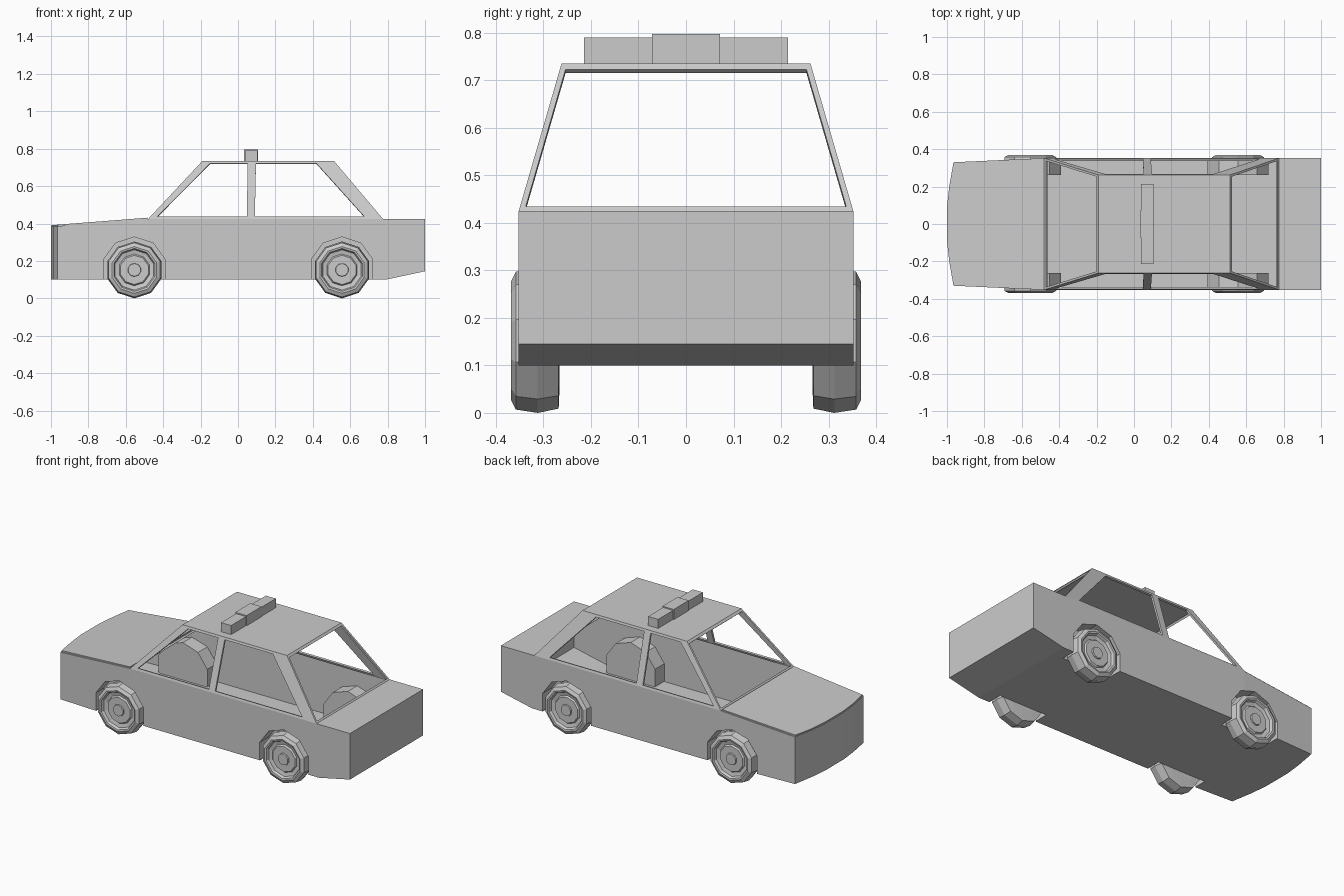
import bpy, bmesh
from math import pi
from mathutils import Vector

if "Cube" in bpy.data.objects:
    bpy.data.objects.remove(bpy.data.objects["Cube"])


def finish(bm, name):
    bmesh.ops.remove_doubles(bm, verts=bm.verts, dist=1e-5)
    bmesh.ops.recalc_face_normals(bm, faces=bm.faces)
    me = bpy.data.meshes.new(name)
    bm.to_mesh(me)
    bm.free()
    ob = bpy.data.objects.new(name, me)
    bpy.context.scene.collection.objects.link(ob)
    return ob


def loft(name, stations):
    """Closed solid through rectangular sections (x, half width, bottom, top)."""
    bm = bmesh.new()
    rings = [[bm.verts.new(p) for p in ((x, -y, b), (x, y, b), (x, y, t), (x, -y, t))]
             for x, y, b, t in stations]
    for a, b in zip(rings, rings[1:]):
        for i in range(4):
            j = (i + 1) % 4
            bm.faces.new((a[i], a[j], b[j], b[i]))
    bm.faces.new(rings[0])
    bm.faces.new(rings[-1])
    return finish(bm, name)


def lathe(name, profile, cx, cz, side):
    """Ten-sided turned shape about a y axis; profile is (radius, y)."""
    bm = bmesh.new()
    vs = [bm.verts.new((cx, side * y, cz + r)) for r, y in profile]
    es = [bm.edges.new(p) for p in zip(vs, vs[1:])]
    bmesh.ops.spin(bm, geom=vs + es, cent=(cx, 0, cz), axis=(0, 1, 0),
                   angle=2 * pi, steps=10)
    return finish(bm, name)


# Lower body, closed at first
body = loft("body", [(1, .352, .145, .425), (.79, .352, .1, .425), (.775, .352, .1, .425),
                     (-.48, .352, .1, .425), (-.965, .33, .1, .386),
                     (-.988, .2, .1, .385), (-1, .09, .1, .385)])

# Wheels, and cutters for the wheel wells
tyre = [(0, .266), (.1, .266), (.143, .268), (.152, .312), (.145, .358), (.125, .368),
        (.115, .366), (.108, .35), (.085, .345), (.078, .354), (.036, .354),
        (.034, .362), (0, .362)]
for label, cx in (("front", -.554), ("rear", .556)):
    for hand, side in (("left", -1), ("right", 1)):
        lathe(f"{label}_{hand}_wheel", tyre, cx, .152, side)
        cut = lathe("well_cutter", [(0, .262), (.172, .262), (.172, .5), (0, .5)],
                    cx, .156, side)
        cut.hide_render = True
        cut.hide_viewport = False
        cut.display_type = 'WIRE'
        mod = body.modifiers.new("well", 'BOOLEAN')
        mod.operation = 'DIFFERENCE'
        mod.solver = 'EXACT'
        mod.object = cut

# Bake the wells, then open the cabin top
dg = bpy.context.evaluated_depsgraph_get()
baked = bpy.data.meshes.new_from_object(body.evaluated_get(dg))
body.modifiers.clear()
body.data = baked
for ob in [o for o in bpy.data.objects if o.name.startswith("well_cutter")]:
    bpy.data.objects.remove(ob)
bm = bmesh.new()
bm.from_mesh(baked)
lid = [f for f in bm.faces if abs(f.normal.z) > .9 and f.calc_center_median().z > .42
       and -.45 < f.calc_center_median().x < .75]
bmesh.ops.delete(bm, geom=lid, context='FACES')
bm.to_mesh(baked)
bm.free()

# Bonnet lid
loft("bonnet", [(-.485, .345, .418, .431), (-.962, .322, .38, .394),
                (-.984, .2, .38, .392), (-.996, .09, .38, .392)])

# Cabin frame: panels with window openings
Z0, Z1 = .425, .735


def side_y(z):
    return .352 - (z - Z0) / (Z1 - Z0) * .09


def front_x(z):
    return -.48 + (z - Z0) / (Z1 - Z0) * .29


def rear_x(z):
    return .775 - (z - Z0) / (Z1 - Z0) * .262


bm = bmesh.new()


def panel(outer, inner):
    o = [bm.verts.new(p) for p in outer]
    n = [bm.verts.new(p) for p in inner]
    for i in range(4):
        j = (i + 1) % 4
        bm.faces.new((o[i], o[j], n[j], n[i]))


for s in (-1, 1):
    def on_side(pts):
        return [(x, s * side_y(z), z) for x, z in pts]
    panel(on_side([(-.48, Z0), (.07, Z0), (.07, Z1), (-.19, Z1)]),
          on_side([(-.43, .438), (.047, .438), (.052, .721), (-.15, .721)]))
    panel(on_side([(.07, Z0), (.775, Z0), (.513, Z1), (.07, Z1)]),
          on_side([(.09, .438), (.675, .438), (.42, .721), (.096, .721)]))
for fx in (front_x, rear_x):
    def on_end(zb, zt, m):
        return [(fx(z), k * (side_y(z) - m), z)
                for z, k in ((zb, -1), (zb, 1), (zt, 1), (zt, -1))]
    panel(on_end(Z0, Z1, 0), on_end(.434, .723, .012))
bm.faces.new([bm.verts.new(p) for p in ((-.19, -.262, Z1), (.513, -.262, Z1),
                                        (.513, .262, Z1), (-.19, .262, Z1))])
cabin = finish(bm, "cabin_frame")
roof = max(cabin.data.polygons, key=lambda p: p.center.z)
if roof.normal.z < 0:
    cabin.data.flip_normals()
sol = cabin.modifiers.new("thickness", 'SOLIDIFY')
sol.thickness = .012
sol.offset = -1

# Roof light bar
for s in (-1, 1):
    ob = loft("light_bar_end", [(.037, .0715, .733, .79), (.104, .0715, .733, .79)])
    ob.location.y = s * .1435
loft("light_bar_centre", [(.032, .072, .733, .797), (.108, .072, .733, .797)])
